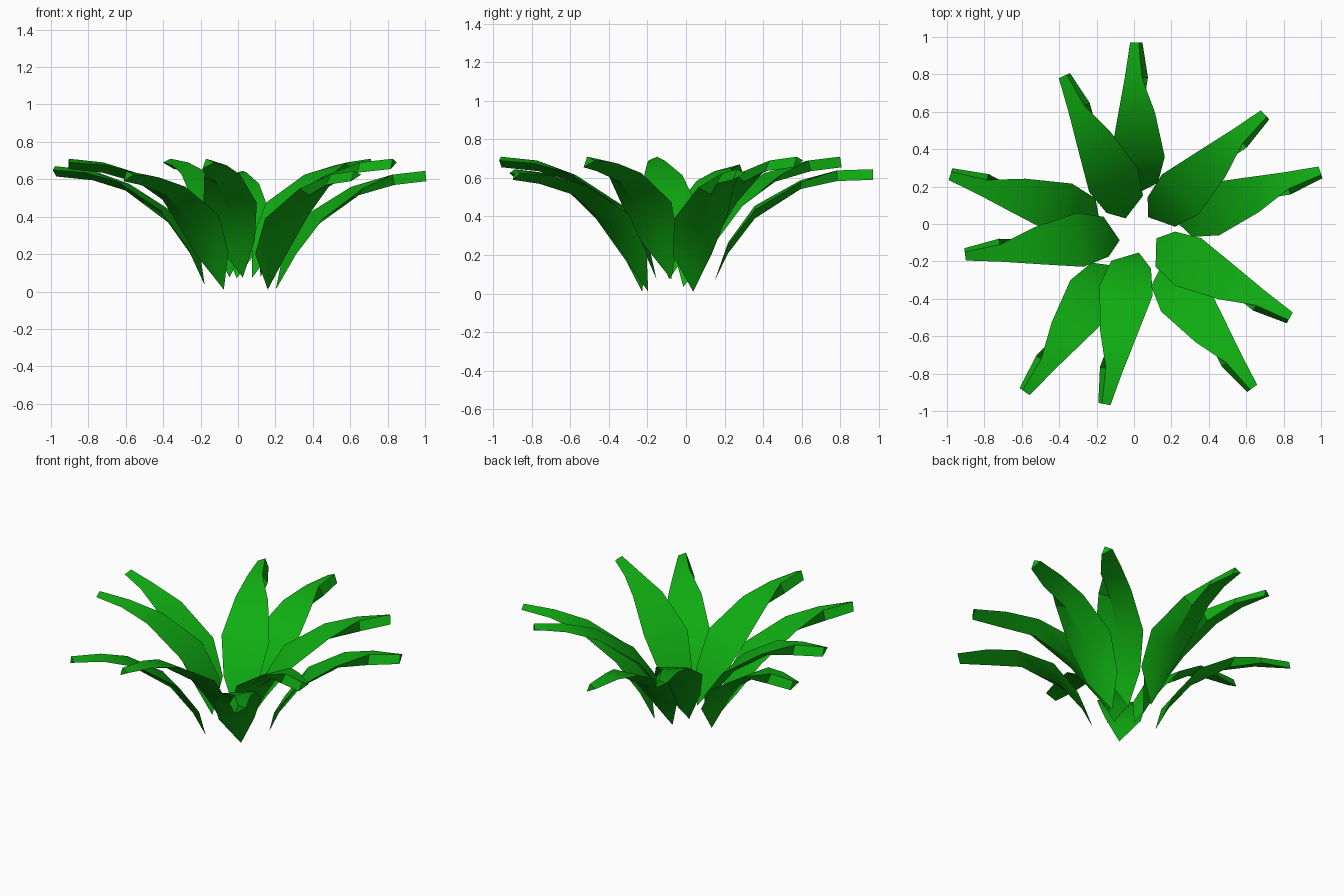
import bpy, bmesh, math
from mathutils import Vector

cube = bpy.data.objects.get("Cube")
if cube:
    bpy.data.objects.remove(cube, do_unlink=True)

# One flat leaf colour
green = bpy.data.materials.new("leaf_green")
colour = (0.005, 0.42, 0.006, 1.0)
green.diffuse_color = colour
green.use_nodes = True
bsdf = next(n for n in green.node_tree.nodes if n.type == 'BSDF_PRINCIPLED')
bsdf.inputs["Base Color"].default_value = colour

CENTRE = Vector((0.02, -0.05, 0.0))

# Three-edged leaf sections from base to tip:
# reach, left (side, z), ridge (side, z), keel (side, z)
SECTIONS = [
    (0.27, (0.105, 0.21), (-0.110, 0.20), (0.000, 0.155)),
    (0.41, (0.142, 0.41), (-0.148, 0.39), (-0.005, 0.345)),
    (0.65, (0.098, 0.56), (-0.098, 0.55), (-0.030, 0.515)),
    (0.84, (0.062, 0.61), (-0.030, 0.625), (-0.062, 0.570)),
    (1.03, (0.032, 0.625), (-0.014, 0.645), (-0.034, 0.590)),
]
BASE = (0.20, 0.025, 0.01)


def leaf(name, angle, shift, rise, base_lift=0.0, stretch=0.0):
    """Closed tapering leaf, pointed at the base and blunt at the tip."""
    a = math.radians(angle)
    along = Vector((math.cos(a), math.sin(a), 0))
    side = Vector((-math.sin(a), math.cos(a), 0))

    def place(r, s, z):
        t = (r - 0.2) / 0.83
        p = CENTRE + along * (r + shift + stretch * t) + side * s
        p.z = z + rise + base_lift * (1 - t)
        return p

    bm = bmesh.new()
    root = bm.verts.new(place(*BASE))
    rings = [[bm.verts.new(place(r, s, z)) for s, z in pts]
             for r, *pts in SECTIONS]
    for i in range(3):
        j = (i + 1) % 3
        bm.faces.new((root, rings[0][i], rings[0][j]))
        for lo, hi in zip(rings, rings[1:]):
            bm.faces.new((lo[i], hi[i], hi[j], lo[j]))
    bm.faces.new(rings[-1])
    bmesh.ops.recalc_face_normals(bm, faces=bm.faces[:])
    mesh = bpy.data.meshes.new(name)
    bm.to_mesh(mesh)
    bm.free()
    mesh.materials.append(green)
    obj = bpy.data.objects.new(name, mesh)
    bpy.context.collection.objects.link(obj)
    return obj


# Two rings of five leaves, the inner ring closer in and higher
outer_tweaks = [(0, 0, 0), (0, 0.06, -0.01), (0.025, 0, 0.02), (0, 0, 0.01), (0, 0, 0)]
leaves = []
for k, (lift, base_lift, stretch) in enumerate(outer_tweaks):
    leaves.append(leaf(f"outer_leaf_{k + 1}", 18.5 + 72 * k, 0.0, lift, base_lift, stretch))
    leaves.append(leaf(f"inner_leaf_{k + 1}", 43 + 72 * k, -0.10, 0.065))

# Soft shading along each leaf, sharp at its edges
bpy.ops.object.select_all(action='DESELECT')
for obj in leaves:
    obj.select_set(True)
bpy.context.view_layer.objects.active = leaves[0]
bpy.ops.object.shade_smooth_by_angle(angle=math.radians(30))
